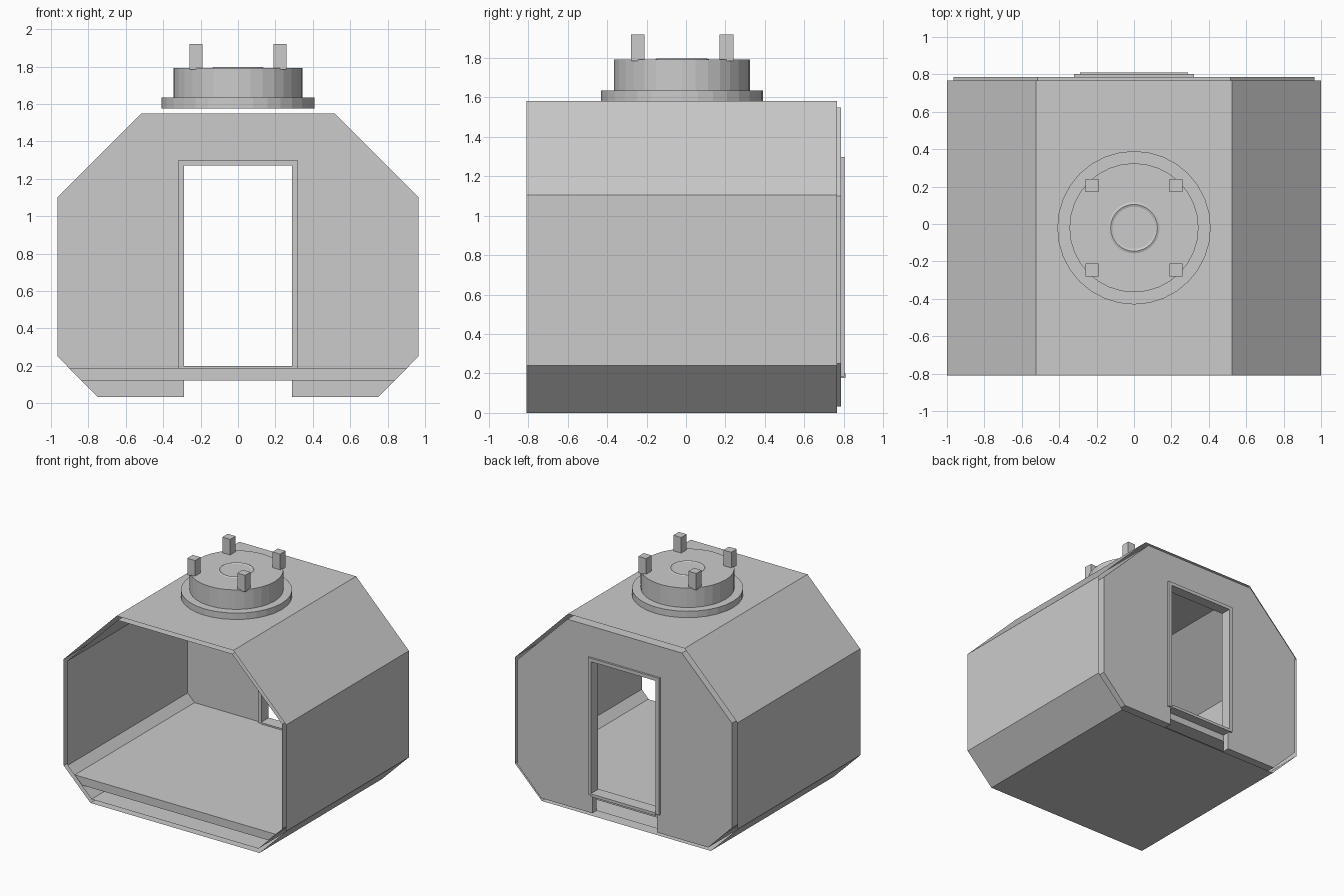
import bpy, bmesh, math

if "Cube" in bpy.data.objects:
    bpy.data.objects.remove(bpy.data.objects["Cube"])

Y0, Y1 = -0.81, 0.767      # hull front and back
CY = -0.02                 # turret centre


def finish(name, bm):
    bmesh.ops.recalc_face_normals(bm, faces=bm.faces)
    me = bpy.data.meshes.new(name)
    bm.to_mesh(me)
    bm.free()
    ob = bpy.data.objects.new(name, me)
    bpy.context.collection.objects.link(ob)
    return ob


def mirrored(half):
    """Right half of an x/z outline -> closed outline."""
    return half + [(-x, z) for x, z in reversed(half)]


def extrude(name, pts, ya, yb, caps=True):
    """Sweep an x/z outline along y; without caps it is an open sheet."""
    bm = bmesh.new()
    a = [bm.verts.new((x, ya, z)) for x, z in pts]
    b = [bm.verts.new((x, yb, z)) for x, z in pts]
    n = len(pts)
    for i in range(n):
        j = (i + 1) % n
        bm.faces.new((a[i], a[j], b[j], b[i]))
    if caps:
        bm.faces.new(a)
        bm.faces.new(b)
    return finish(name, bm)


def box(name, x0, x1, y0, y1, z0, z1):
    return extrude(name, [(x0, z0), (x1, z0), (x1, z1), (x0, z1)], y0, y1)


def smooth(ob):
    bpy.ops.object.select_all(action='DESELECT')
    ob.select_set(True)
    bpy.context.view_layer.objects.active = ob
    bpy.ops.object.shade_smooth_by_angle(angle=math.radians(30))


def disc(name, r, z0, z1, sides=32):
    bm = bmesh.new()
    bmesh.ops.create_cone(bm, cap_ends=True, segments=sides,
                          radius1=r, radius2=r, depth=z1 - z0)
    bmesh.ops.translate(bm, verts=bm.verts, vec=(0, CY, (z0 + z1) / 2))
    return finish(name, bm)


# Outer skin and inner liner: open-ended octagonal sheets
extrude("outer_hull", mirrored([(0.76, 0), (1, 0.24), (1, 1.105), (0.525, 1.583)]),
        Y0, Y1, caps=False)
inner = [(0.75, 0.033), (0.965, 0.25), (0.965, 1.10), (0.515, 1.55)]
extrude("inner_liner", mirrored(inner), Y0, 0.732, caps=False)

# Rear wall with a doorway running down to its lower edge
extrude("rear_wall", mirrored([(0.29, 1.27), (0.29, 0.033)] + inner), 0.732, 0.787)

# Raised floor, sides following the lower chamfers
extrude("floor", mirrored([(0.838, 0.122), (0.905, 0.188)]), Y0 + 0.005, 0.732)

# Door frame and sill
extrude("door_frame", mirrored([(0.29, 1.27), (0.29, 0.185), (0.32, 0.185), (0.32, 1.298)]),
        0.715, 0.803)
box("door_sill", -0.29, 0.29, 0.708, 0.81, 0.177, 0.2)

# Roof turret: base flange and drum
disc("turret_base", 0.41, 1.575, 1.635)
disc("turret_drum", 0.345, 1.63, 1.793)

# Shallow ring just proud of the drum top
bpy.ops.mesh.primitive_torus_add(major_radius=0.125, minor_radius=0.023, major_segments=32,
                                 minor_segments=8, location=(0, CY, 1.775))
ring = bpy.context.object
ring.name = "turret_top_ring"
smooth(ring)

# Four square pegs on the drum
for sx in (-1, 1):
    for sy in (-1, 1):
        x, y = sx * 0.225, CY + sy * 0.225
        box("turret_peg", x - 0.035, x + 0.035, y - 0.035, y + 0.035, 1.785, 1.92)
